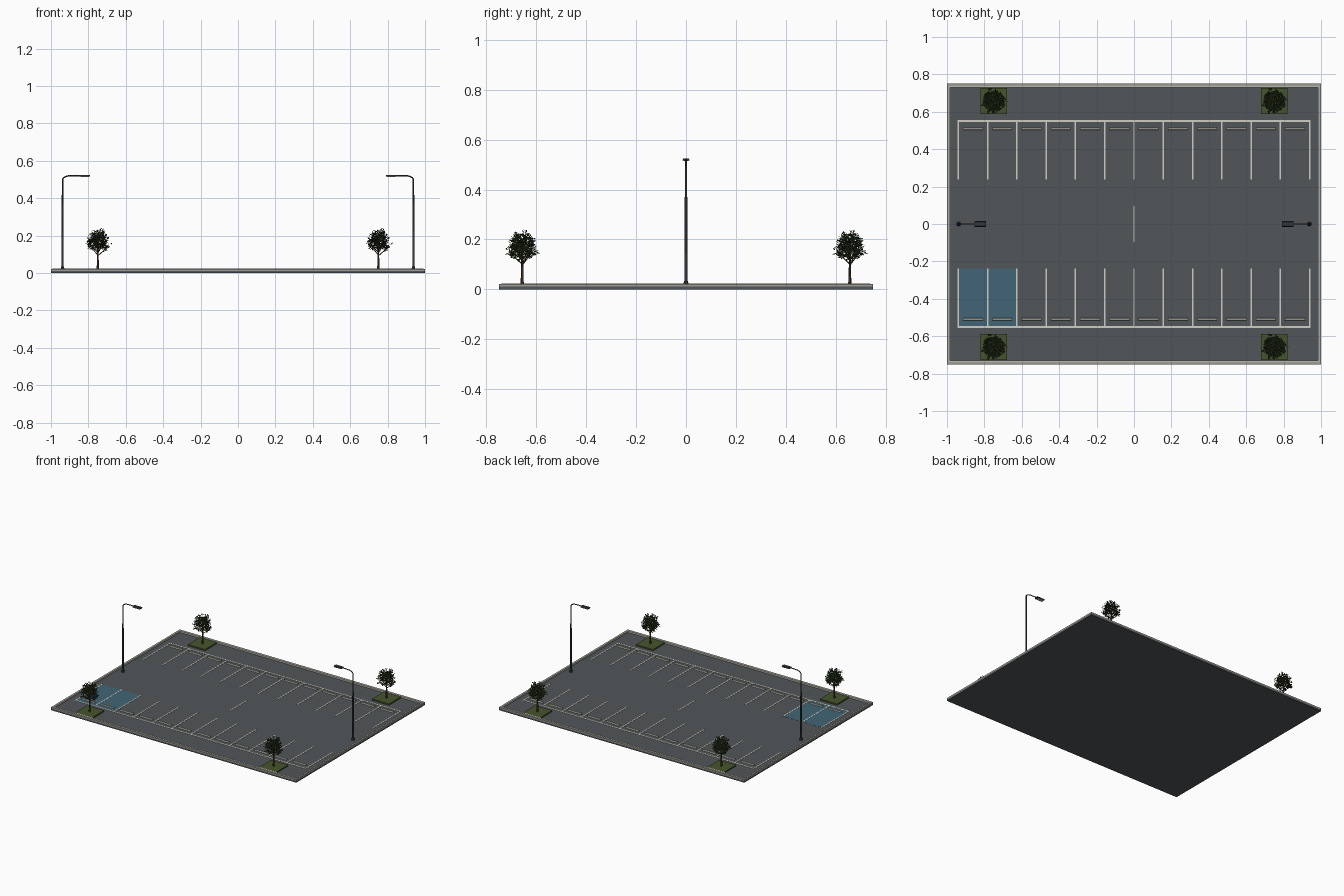
import bpy, bmesh, math, random
from mathutils import Vector, Matrix

if "Cube" in bpy.data.objects:
    bpy.data.objects.remove(bpy.data.objects["Cube"])

random.seed(7)


def material(name, r, g, b):
    m = bpy.data.materials.new(name)
    m.diffuse_color = (r, g, b, 1)
    m.use_nodes = True
    m.node_tree.nodes["Principled BSDF"].inputs["Base Color"].default_value = m.diffuse_color
    return m


ASPHALT = material("asphalt grey", 0.085, 0.092, 0.10)
PAINT = material("line white", 0.62, 0.62, 0.55)
CURB = material("curb concrete", 0.34, 0.34, 0.30)
STOP = material("wheel stop concrete", 0.50, 0.50, 0.45)
BLUE = material("bay blue", 0.055, 0.13, 0.18)
GRASS = material("grass green", 0.06, 0.09, 0.025)
METAL = material("lamp metal", 0.035, 0.04, 0.045)
BARK = material("bark brown", 0.075, 0.042, 0.028)
LEAF = material("leaf green", 0.028, 0.05, 0.016)
LAMP = material("lamp lens", 0.55, 0.52, 0.40)


def finish(name, bm, *mats):
    me = bpy.data.meshes.new(name)
    bm.to_mesh(me)
    bm.free()
    for m in mats:
        me.materials.append(m)
    ob = bpy.data.objects.new(name, me)
    bpy.context.collection.objects.link(ob)
    return ob


def box(bm, x0, x1, y0, y1, z0, z1):
    mat = Matrix.Translation(((x0 + x1) / 2, (y0 + y1) / 2, (z0 + z1) / 2)) \
        @ Matrix.Diagonal((x1 - x0, y1 - y0, z1 - z0, 1))
    return bmesh.ops.create_cube(bm, size=1, matrix=mat)["verts"]


def tube(bm, pts, radii, sides=6, smooth=False):
    """Sweep a round section along a path, capping both ends."""
    pts = [Vector(p) for p in pts]
    rings = []
    for i, (p, r) in enumerate(zip(pts, radii)):
        d = (pts[min(i + 1, len(pts) - 1)] - pts[max(i - 1, 0)]).normalized()
        u = d.cross(Vector((0, 1, 0))).normalized()
        v = d.cross(u)
        rings.append([bm.verts.new(p + r * (u * math.cos(a) + v * math.sin(a)))
                      for a in (math.tau * k / sides for k in range(sides))])
    for a, b in zip(rings, rings[1:]):
        for k in range(sides):
            f = bm.faces.new((a[k], a[(k + 1) % sides], b[(k + 1) % sides], b[k]))
            f.smooth = smooth
    bm.faces.new(rings[0][::-1])
    bm.faces.new(rings[-1])


TOP = 0.012            # asphalt level
BAY, X0 = 0.1565, -0.939

# asphalt slab
bm = bmesh.new()
box(bm, -1, 1, -0.75, 0.75, 0, TOP)
finish("asphalt_slab", bm, ASPHALT)

# perimeter curb with small chamfers
bm = bmesh.new()
for s in (-1, 1):
    y = sorted((s * 0.75, s * 0.73))
    x = sorted((s * 1.0, s * 0.985))
    box(bm, -1, 1, *y, TOP, 0.022)
    box(bm, *x, -0.73, 0.73, TOP, 0.022)
finish("perimeter_curb", bm, CURB)

# lighter inner strip on the curb
bm = bmesh.new()
for s in (-1, 1):
    y = sorted((s * 0.739, s * 0.729))
    x = sorted((s * 0.992, s * 0.984))
    box(bm, -0.992, 0.992, *y, TOP, 0.0235)
    box(bm, *x, -0.729, 0.729, TOP, 0.0235)
finish("curb_inner_edge", bm, STOP)

# painted bay lines, back lines and centre mark
bm = bmesh.new()
for s in (-1, 1):
    for i in range(13):
        x = X0 + BAY * i
        box(bm, x - 0.004, x + 0.004, *sorted((s * 0.238, s * 0.546)), TOP, TOP + 0.0015)
    box(bm, X0 - 0.004, -X0 + 0.004, *sorted((s * 0.546, s * 0.555)), TOP, TOP + 0.0015)
box(bm, -0.004, 0.004, -0.096, 0.096, TOP, TOP + 0.0015)
finish("painted_lines", bm, PAINT)

# two blue reserved bays
bm = bmesh.new()
box(bm, X0, X0 + 2 * BAY, -0.55, -0.238, TOP, TOP + 0.0008)
finish("reserved_bays", bm, BLUE)

# wheel stops
bm = bmesh.new()
for s in (-1, 1):
    for i in range(12):
        x = X0 + BAY * (i + 0.5)
        vs = box(bm, x - 0.053, x + 0.053, s * 0.509 - 0.006, s * 0.509 + 0.006, TOP, TOP + 0.009)
        for v in vs:
            if v.co.z > TOP + 0.004:      # sloped sides
                v.co.y += 0.002 * (1 if s * 0.509 > v.co.y else -1)
finish("wheel_stops", bm, STOP)

# street lamps
for side, s in (("left", 1), ("right", -1)):
    bm = bmesh.new()
    px = -0.938
    tube(bm, [(s * px, 0, TOP), (s * px, 0, 0.020), (s * px, 0, 0.036)], [0.012, 0.011, 0.0065], 8)
    tube(bm, [(s * px, 0, 0.03), (s * px, 0, 0.37)], [0.0062, 0.0052], 8, True)
    tube(bm, [(s * px, 0, 0.37), (s * px, 0, 0.503)], [0.0045, 0.004], 8, True)
    arc = [(s * (px + 0.042 * (1 - math.cos(a))), 0, 0.498 + 0.022 * math.sin(a))
           for a in (math.pi / 2 * k / 6 for k in range(7))]
    arc.append((s * -0.84, 0, 0.521))
    tube(bm, arc, [0.0036] * len(arc), 6, True)
    head = box(bm, *sorted((s * -0.852, s * -0.79)), -0.015, 0.015, 0.516, 0.525)
    for v in head:                        # tapered top of the lamp head
        if v.co.z > 0.52:
            v.co.y *= 0.75
    bmesh.ops.recalc_face_normals(bm, faces=bm.faces)
    finish(side + "_street_lamp", bm, METAL)
    bm = bmesh.new()
    box(bm, *sorted((s * -0.842, s * -0.797)), -0.011, 0.011, 0.5145, 0.5165)
    finish(side + "_lamp_lens", bm, LAMP)


def leaf(bm, p, size):
    """A folded diamond leaf pointing in a random direction."""
    d = Vector((random.gauss(0, 1), random.gauss(0, 1), random.gauss(0.2, 0.7))).normalized()
    w = d.cross(Vector((random.random(), random.random(), 1.3))).normalized()
    n = d.cross(w) * size * 0.12
    a, b = bm.verts.new(p), bm.verts.new(p + d * size)
    for q in (-1, 1):
        c = bm.verts.new(p + d * size * 0.5 + w * size * 0.33 * q + n)
        f = bm.faces.new((a, c, b))
        f.material_index = 1


# one tree: trunk, forked branches and leaves, vase-shaped crown
bm = bmesh.new()
tube(bm, [(0, 0, TOP), (0.001, 0, 0.05), (0, 0.001, 0.115), (0, 0, 0.19)],
     [0.0075, 0.0055, 0.0048, 0.002], 7)
for i in range(17):
    t = i / 16
    ang = i * 2.39996
    out = Vector((math.cos(ang), math.sin(ang), 0))
    start = Vector((0, 0, 0.092 + 0.075 * t))
    reach = 0.060 * (1 - 0.62 * t)
    mid = start + out * reach * 0.55 + Vector((0, 0, 0.028))
    end = start + out * reach + Vector((0, 0, 0.060 + 0.010 * t))
    tube(bm, [start, mid, end], [0.0028, 0.002, 0.0008], 4)
    cross = out.cross(Vector((0, 0, 1)))
    tips = [(mid, end)]
    for q in (-1, 1):                     # side twigs
        tip = mid + out * 0.020 + cross * q * 0.024 + Vector((0, 0, 0.018))
        tube(bm, [mid, tip], [0.0014, 0.0006], 3)
        tips.append((mid, tip))
    for a, b in tips:
        for k in range(13):
            p = a.lerp(b, 0.1 + 0.95 * random.random())
            p += Vector((random.gauss(0, 1), random.gauss(0, 1), random.gauss(0, 1))) * 0.005
            leaf(bm, p, random.uniform(0.012, 0.019))
tree = finish("tree_1", bm, BARK, LEAF)

# four trees on grass squares
for n, (sx, sy) in enumerate(((-1, -1), (1, -1), (-1, 1), (1, 1)), 1):
    x, y = sx * 0.75, sy * 0.657
    ob = tree
    if n > 1:
        ob = bpy.data.objects.new("tree_%d" % n, tree.data)
        bpy.context.collection.objects.link(ob)
    ob.location = (x, y, 0)
    bm = bmesh.new()
    box(bm, x - 0.07, x + 0.07, y - 0.07, y + 0.07, TOP, 0.021)
    finish("grass_square_%d" % n, bm, GRASS)
